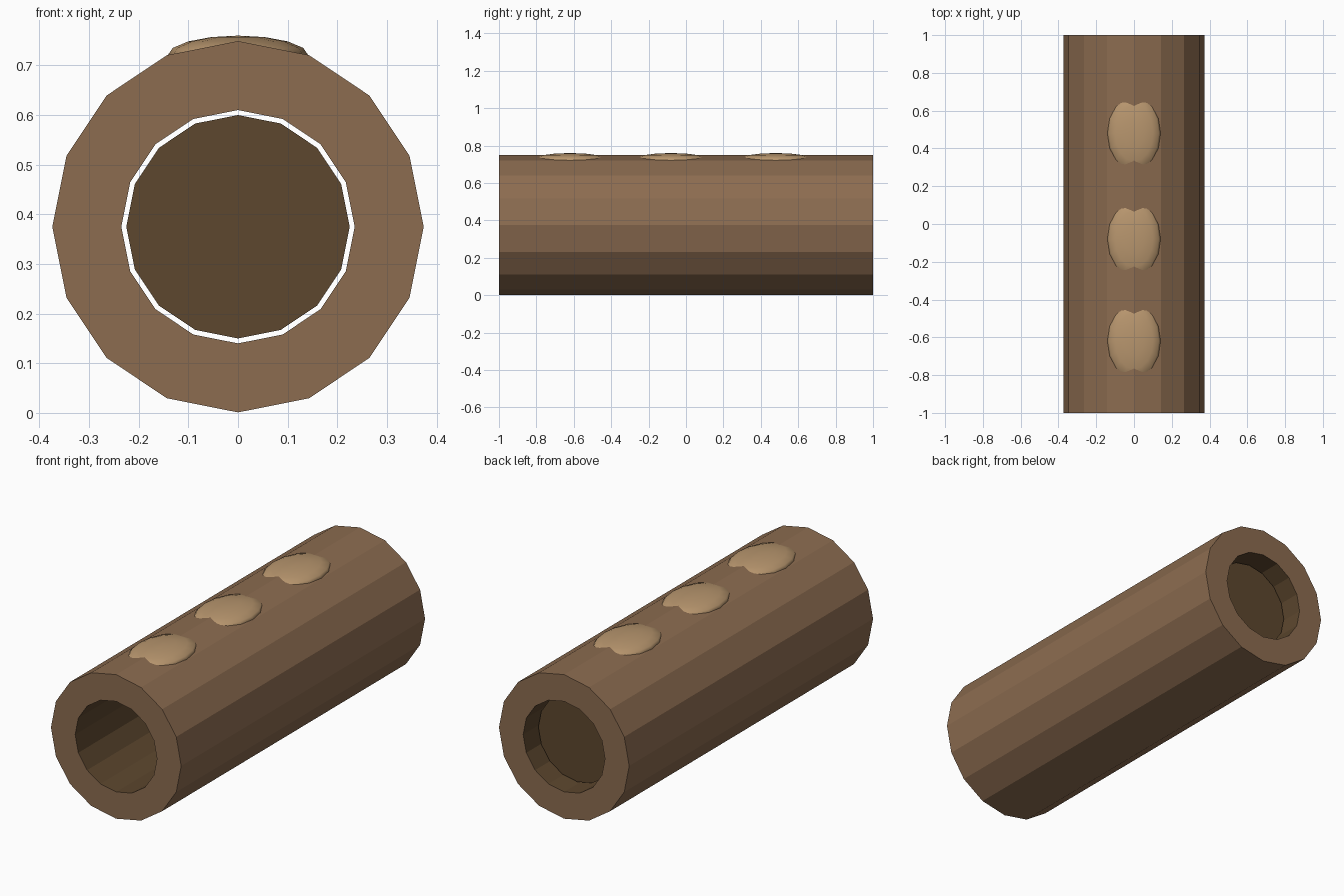
import bpy
import bmesh
from math import pi, sin, cos

cube = bpy.data.objects.get("Cube")
if cube:
    bpy.data.objects.remove(cube, do_unlink=True)

SIDES = 16
AXIS_Z = 0.375


def material(name, srgb):
    """Flat material from 0-255 sRGB values."""
    lin = [((c / 255 + 0.055) / 1.055) ** 2.4 for c in srgb]
    mat = bpy.data.materials.new(name)
    mat.diffuse_color = (*lin, 1)
    mat.use_nodes = True
    bsdf = mat.node_tree.nodes["Principled BSDF"]
    bsdf.inputs["Base Color"].default_value = (*lin, 1)
    bsdf.inputs["Roughness"].default_value = 0.9
    return mat


def make_object(name, bm, mats):
    mesh = bpy.data.meshes.new(name)
    bm.to_mesh(mesh)
    bm.free()
    for mat in mats:
        mesh.materials.append(mat)
    obj = bpy.data.objects.new(name, mesh)
    bpy.context.collection.objects.link(obj)
    return obj


def ring(bm, radius, y):
    """Ring of vertices around the log axis, with a corner on top."""
    angles = [2 * pi * i / SIDES for i in range(SIDES)]
    return [bm.verts.new((radius * sin(a), y, AXIS_Z + radius * cos(a))) for a in angles]


bark = material("bark brown", (140, 108, 80))
hollow = material("dark hollow", (93, 71, 46))
moss = material("tan patch", (184, 150, 110))

# Hollow log: outer wall, two end rings and a dark inner wall
bm = bmesh.new()
loops = [ring(bm, r, y) for r, y in ((0.374, -1), (0.374, 1), (0.235, 1), (0.235, -1))]
for n in range(4):
    a, b = loops[n], loops[(n + 1) % 4]
    for i in range(SIDES):
        j = (i + 1) % SIDES
        face = bm.faces.new((a[i], a[j], b[j], b[i]))
        face.material_index = 1 if n == 2 else 0
bmesh.ops.recalc_face_normals(bm, faces=bm.faces)
make_object("hollow_log", bm, [bark, hollow])

# Dark plug just inside the back end, with a narrow gap around it
bm = bmesh.new()
front, back = ring(bm, 0.225, 0.87), ring(bm, 0.225, 0.89)
bm.faces.new(front)
bm.faces.new(back)
for i in range(SIDES):
    j = (i + 1) % SIDES
    bm.faces.new((front[i], front[j], back[j], back[i]))
bmesh.ops.recalc_face_normals(bm, faces=bm.faces)
make_object("inner_plug", bm, [hollow])

# Three flattened patches along the top
for label, y in (("front", -0.62), ("middle", -0.08), ("back", 0.48)):
    bm = bmesh.new()
    bmesh.ops.create_uvsphere(bm, u_segments=16, v_segments=8, radius=1)
    bmesh.ops.scale(bm, vec=(0.142, 0.21, 0.04), verts=bm.verts)
    for face in bm.faces:
        face.smooth = True
    patch = make_object(label + "_top_patch", bm, [moss])
    patch.location = (0, y, 0.72)
